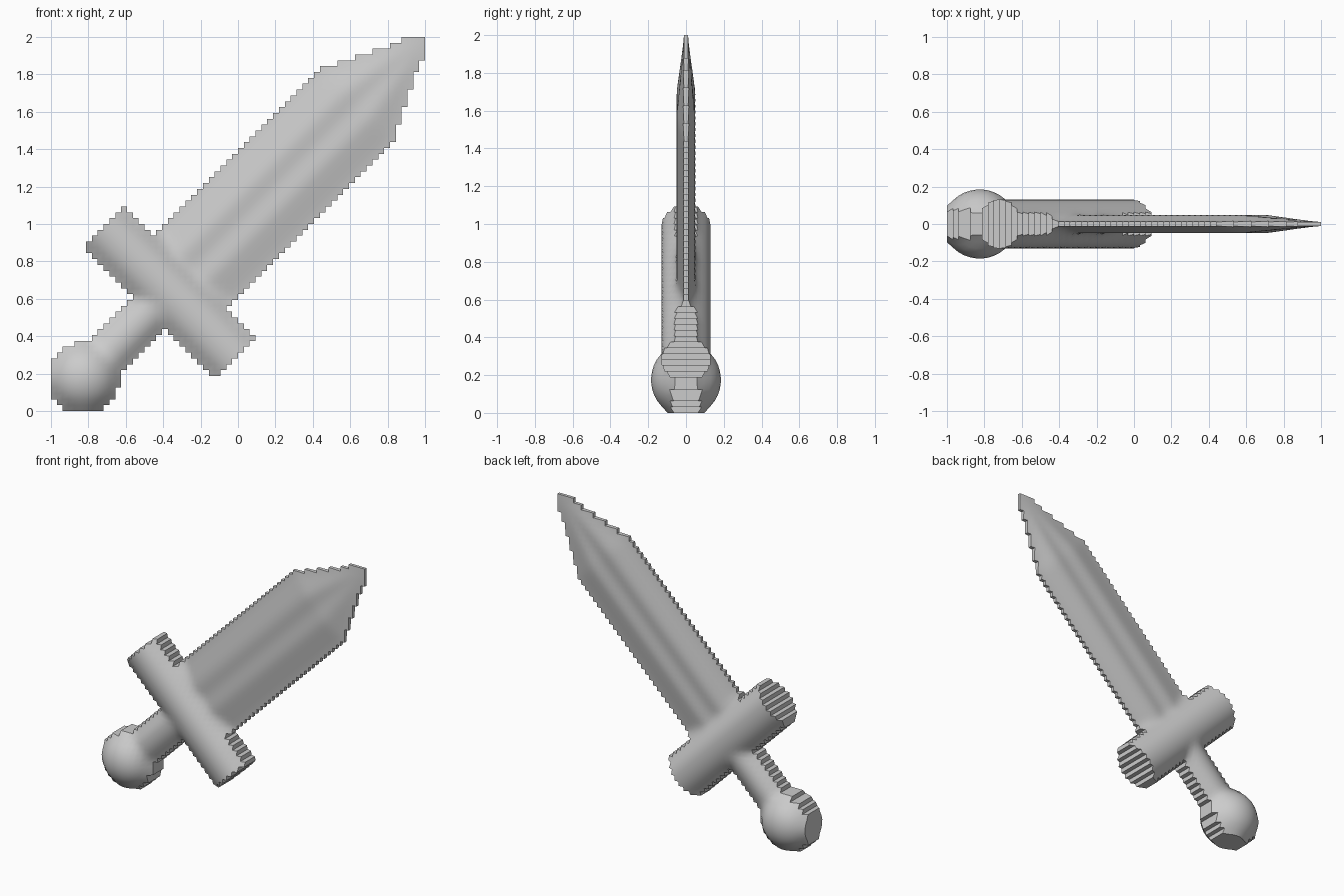
import bpy
import bmesh
import math

if "Cube" in bpy.data.objects:
    bpy.data.objects.remove(bpy.data.objects["Cube"], do_unlink=True)

N = 64              # cells along each side of the relief
CELL = 2 / N
ROOT = math.sqrt(2)


def along_across(x, z):
    """Diagonal sword coordinates: u towards the tip, v across the blade."""
    return (x + z - 1) / ROOT, (x - z + 1) / ROOT


def dome(t, floor):
    return math.sqrt(max(floor, 1 - t * t))


# Each part returns its half thickness, or None outside its outline.
def blade(u, v, grow):
    if not -0.5 < u < 1.42:
        return None
    w = 0.275 if u < 0.9 else 0.275 - 0.49 * (u - 0.9)
    if abs(v) > w + grow:
        return None
    t = min(abs(v) / w, 1)
    ridge = (1 - t) / 0.65 if t > 0.35 else 0.72 + 0.8 * t
    taper = 1 if u < 0.9 else max(0, 1 - (u - 0.9) / 0.5)
    return 0.01 + 0.042 * ridge * taper


def guard(u, v, grow):
    t = abs(u + 0.52)
    if t > 0.15 + grow or abs(v) > 0.505 + grow:
        return None
    return 0.132 * dome(t / 0.16, 0.13)


def handle(u, v, grow):
    if not -1.17 < u < -0.5 or abs(v) > 0.115 + grow:
        return None
    return 0.105 * dome(v / 0.125, 0.16)


def pommel(u, v, grow):
    r = math.hypot(u + 1.167, v)
    if r > 0.195 + grow:
        return None
    return 0.187 * dome(r / 0.2, 0.06)


PARTS = (blade, guard, handle, pommel)


def thickness(x, z, grow=0.0):
    u, v = along_across(x, z)
    found = [h for h in (p(u, v, grow) for p in PARTS) if h is not None]
    return max(found) if found else None


# Stepped outline: cells whose centre lies inside a part
cells = {(i, k) for i in range(N) for k in range(N)
         if thickness(-1 + (i + 0.5) * CELL, (k + 0.5) * CELL) is not None}

# Thickness at the cell corners, softened so the parts blend together
corners = {(i + a, k + b) for i, k in cells for a in (0, 1) for b in (0, 1)}
height = {(i, k): thickness(-1 + i * CELL, k * CELL, CELL) or 0.01
          for i, k in corners}
for _ in range(2):
    soft = {}
    for i, k in corners:
        near = [height[p] for p in ((i + 1, k), (i - 1, k), (i, k + 1), (i, k - 1))
                if p in height]
        soft[i, k] = 0.6 * height[i, k] + 0.4 * sum(near) / len(near)
    height = soft

# Front and back surfaces joined by flat stepped walls
bm = bmesh.new()
front, back = {}, {}
for (i, k), h in height.items():
    x, z = -1 + i * CELL, k * CELL
    front[i, k] = bm.verts.new((x, -h, z))
    back[i, k] = bm.verts.new((x, h, z))

for i, k in sorted(cells):
    loop = [(i, k), (i + 1, k), (i + 1, k + 1), (i, k + 1)]
    bm.faces.new([front[p] for p in loop]).smooth = True
    bm.faces.new([back[p] for p in reversed(loop)]).smooth = True
    sides = ((i, k - 1), (i + 1, k), (i, k + 1), (i - 1, k))
    for n, neighbour in enumerate(sides):
        if neighbour not in cells:
            a, b = loop[n], loop[(n + 1) % 4]
            wall = bm.faces.new((front[b], front[a], back[a], back[b]))
            wall.smooth = False
            for edge in wall.edges:
                edge.smooth = False

mesh = bpy.data.meshes.new("sword")
bm.to_mesh(mesh)
bm.free()
sword = bpy.data.objects.new("sword", mesh)
bpy.context.collection.objects.link(sword)

# Plain grey
grey = bpy.data.materials.new("light_grey")
grey.use_nodes = True
colour = (0.6, 0.6, 0.6, 1)
grey.diffuse_color = colour
grey.node_tree.nodes["Principled BSDF"].inputs["Base Color"].default_value = colour
mesh.materials.append(grey)
